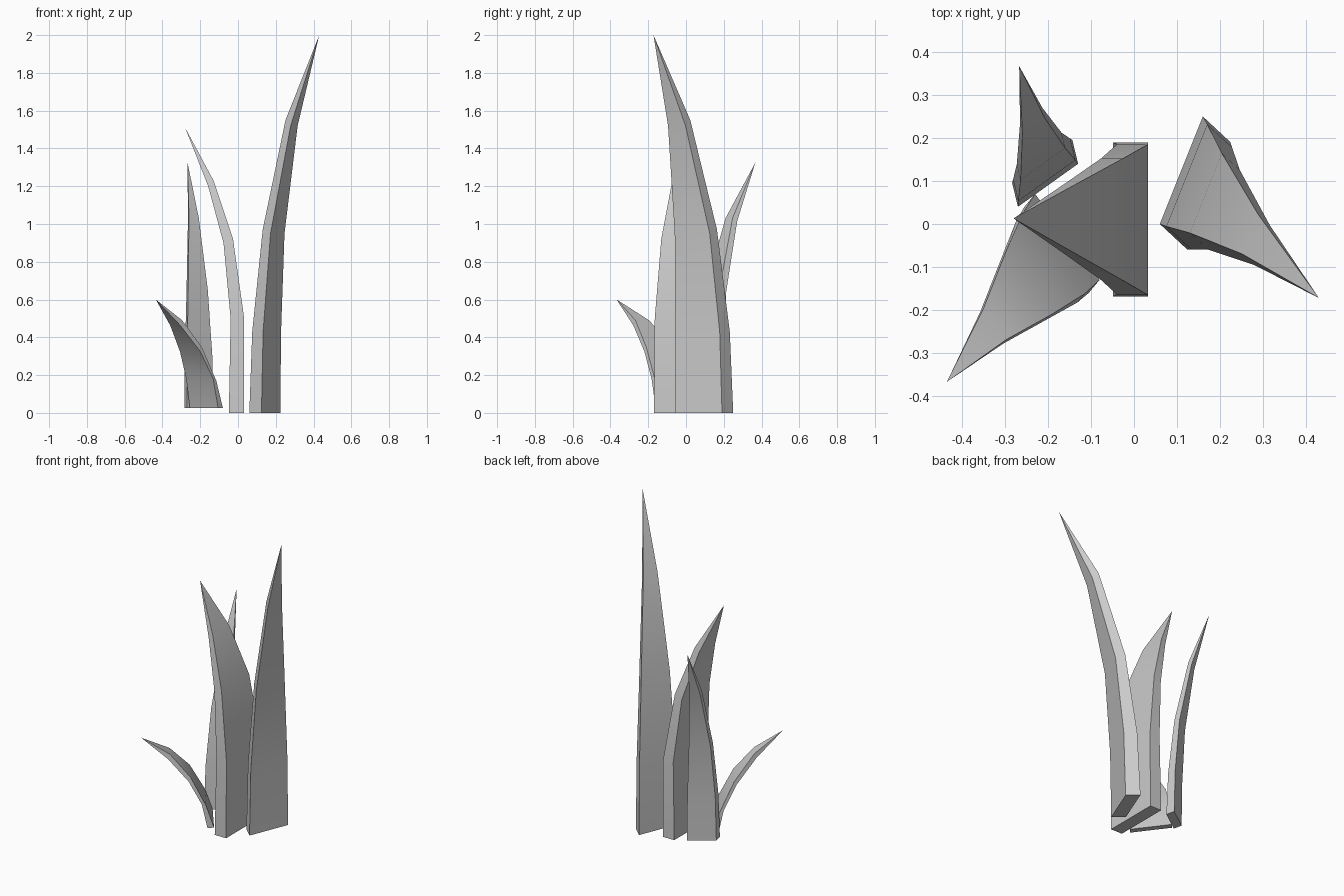
import bpy, bmesh, math
from mathutils import Vector

cube = bpy.data.objects.get("Cube")
if cube:
    bpy.data.objects.remove(cube, do_unlink=True)

GREY = (0.6, 0.6, 0.6, 1)
mat = bpy.data.materials.new("plain_grey")
mat.use_nodes = True
mat.diffuse_color = GREY
mat.node_tree.nodes["Principled BSDF"].inputs["Base Color"].default_value = GREY

# Stations from root to tip: (lean, height) of the outer bend,
# (lean, height) of the inner bend, and width, as fractions of the whole blade
UPRIGHT = [((0, 0), (.2, 0), 1), ((.04, .215), (.22, .215), .95),
           ((.18, .485), (.31, .475), .74), ((.5, .775), (.585, .76), .37)]
ARCHED = [((0, 0), (.26, 0), 1), ((0, .33), (.23, .33), .98),
          ((.19, .61), (.35, .595), .79), ((.52, .815), (.61, .795), .47)]
LOW = [((0, 0), (.09, 0), 1), ((.11, .25), (.17, .27), .95),
       ((.32, .56), (.35, .52), .72), ((.6, .81), (.63, .76), .36)]


def blade(name, profile, root, tip, half_width):
    """Tapering four-sided blade from the middle of its outer root edge to a point."""
    root, tip, side = Vector(root), Vector(tip), Vector((*half_width, 0))
    bend = tip - root

    def point(station, sign, width):
        lean, height = station
        return root + Vector((bend.x * lean, bend.y * lean, bend.z * height)) + side * sign * width

    bm = bmesh.new()
    rings = []
    for outer, inner, width in profile:
        corners = ((outer, -1), (outer, 1), (inner, 1), (inner, -1))
        rings.append([bm.verts.new(point(s, sign, width)) for s, sign in corners])
    apex = bm.verts.new(tip)
    bm.faces.new(rings[0])
    for i in range(4):
        j = (i + 1) % 4
        for low, high in zip(rings, rings[1:]):
            bm.faces.new((low[i], low[j], high[j], high[i]))
        bm.faces.new((rings[-1][i], rings[-1][j], apex))
    bmesh.ops.recalc_face_normals(bm, faces=bm.faces)
    mesh = bpy.data.meshes.new(name)
    bm.to_mesh(mesh)
    bm.free()
    mesh.materials.append(mat)
    obj = bpy.data.objects.new(name, mesh)
    bpy.context.collection.objects.link(obj)
    bpy.ops.object.select_all(action="DESELECT")
    obj.select_set(True)
    bpy.context.view_layer.objects.active = obj
    bpy.ops.object.shade_smooth_by_angle(angle=math.radians(30))


blade("tall_blade", UPRIGHT, (.11, .125, 0), (.43, -.172, 2), (.05, .125))
blade("middle_blade", ARCHED, (.033, .01, 0), (-.28, .013, 1.51), (0, .179))
blade("back_blade", UPRIGHT, (-.2, .09, .025), (-.267, .367, 1.325), (.07, .05))
blade("short_blade", LOW, (-.155, -.03, .025), (-.435, -.367, .6), (.075, -.1))
